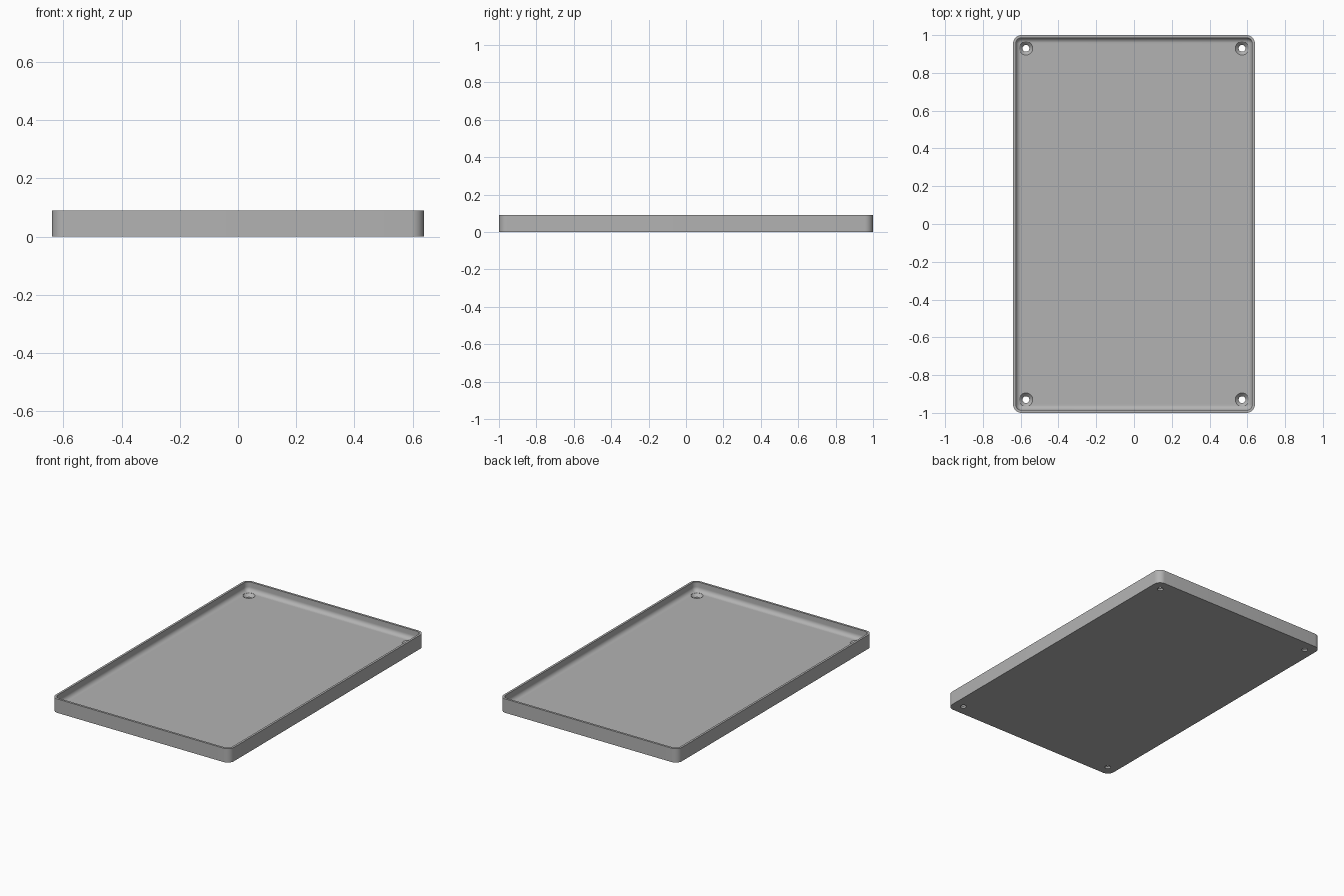
import bpy, bmesh, math

cube = bpy.data.objects.get("Cube")
if cube:
    bpy.data.objects.remove(cube, do_unlink=True)

HALF_X, HALF_Y, HEIGHT, FLOOR = 0.64, 1.0, 0.09, 0.03
CORNER, RIM, FILLET = 0.045, 0.014, 0.028
HOLE_X, HOLE_Y = 0.572, 0.93

grey = bpy.data.materials.new("plain_grey")
grey.use_nodes = True
colour = (0.45, 0.45, 0.45, 1)
grey.diffuse_color = colour
grey.node_tree.nodes["Principled BSDF"].inputs["Base Color"].default_value = colour


def new_object(name, bm):
    bmesh.ops.recalc_face_normals(bm, faces=bm.faces)
    mesh = bpy.data.meshes.new(name)
    bm.to_mesh(mesh)
    bm.free()
    mesh.materials.append(grey)
    obj = bpy.data.objects.new(name, mesh)
    bpy.context.collection.objects.link(obj)
    return obj


def loft(bm, rings):
    """Skin closed rings of points and cap both ends."""
    loops = [[bm.verts.new(p) for p in ring] for ring in rings]
    n = len(loops[0])
    for a, b in zip(loops, loops[1:]):
        for i in range(n):
            j = (i + 1) % n
            bm.faces.new((a[i], a[j], b[j], b[i]))
    bm.faces.new(loops[0])
    bm.faces.new(loops[-1])


def rounded_ring(inset, z, steps=8):
    """Rounded rectangle, inset from the outer outline."""
    points = []
    for k, (sx, sy) in enumerate(((1, 1), (-1, 1), (-1, -1), (1, -1))):
        for i in range(steps + 1):
            a = math.pi / 2 * (k + i / steps)
            r = CORNER - inset
            points.append((sx * (HALF_X - CORNER) + r * math.cos(a),
                           sy * (HALF_Y - CORNER) + r * math.sin(a), z))
    return points


def circle(x, y, r, z, n=32):
    return [(x + r * math.cos(2 * math.pi * i / n),
             y + r * math.sin(2 * math.pi * i / n), z) for i in range(n)]


# Tray shell: outer wall, rim, inner wall and rounded floor edge
rings = [rounded_ring(0, 0), rounded_ring(0, HEIGHT), rounded_ring(RIM, HEIGHT)]
for i in range(9):
    a = math.pi / 2 * i / 8
    rings.append(rounded_ring(RIM + FILLET * (1 - math.cos(a)),
                              FLOOR + FILLET * (1 - math.sin(a))))
bm = bmesh.new()
loft(bm, rings)
tray = new_object("tray", bm)

# Countersunk screw holes in the corners
bm = bmesh.new()
for sx in (-1, 1):
    for sy in (-1, 1):
        x, y = sx * HOLE_X, sy * HOLE_Y
        loft(bm, [circle(x, y, 0.018, -0.02), circle(x, y, 0.018, 0.012),
                  circle(x, y, 0.036, FLOOR), circle(x, y, 0.036, 0.06)])
cutter = new_object("screw_hole_cutter", bm)
cutter.hide_render = True
cutter.hide_set(True)

cut = tray.modifiers.new("screw_holes", "BOOLEAN")
cut.operation = "DIFFERENCE"
cut.solver = "EXACT"
cut.object = cutter

# Apply the cut, then smooth the rounded surfaces
bpy.ops.object.select_all(action="DESELECT")
tray.select_set(True)
bpy.context.view_layer.objects.active = tray
bpy.ops.object.modifier_apply(modifier=cut.name)
bpy.data.objects.remove(cutter, do_unlink=True)
bpy.ops.object.shade_smooth_by_angle(angle=math.radians(30))
